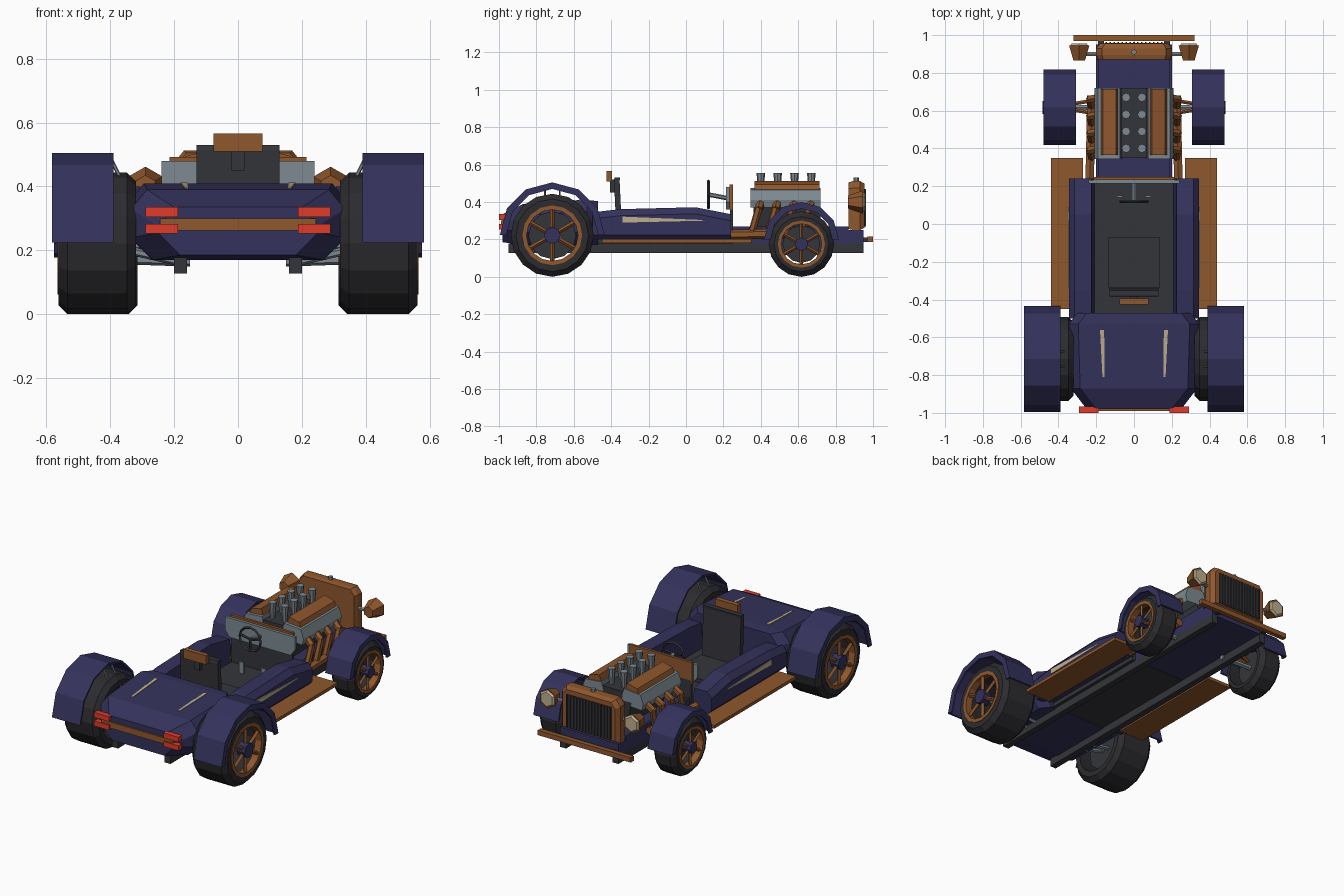
import bpy, bmesh, math
from mathutils import Vector, Matrix

cube = bpy.data.objects.get("Cube")
if cube:
    bpy.data.objects.remove(cube, do_unlink=True)


def material(name, r, g, b):
    m = bpy.data.materials.new(name)
    col = [((c / 255 + 0.055) / 1.055) ** 2.4 for c in (r, g, b)] + [1]
    m.use_nodes = True
    m.diffuse_color = col
    m.node_tree.nodes["Principled BSDF"].inputs["Base Color"].default_value = col
    return m


navy = material("navy_paint", 52, 50, 92)
copper = material("copper_brown", 143, 87, 45)
dark = material("charcoal", 52, 53, 58)
tyre = material("tyre_black", 44, 44, 48)
steel = material("steel_grey", 125, 138, 145)
red = material("lamp_red", 225, 60, 42)
cream = material("cream", 190, 175, 142)


def finish(name, bm, mat, mirror=False):
    bmesh.ops.recalc_face_normals(bm, faces=bm.faces[:])
    me = bpy.data.meshes.new(name)
    bm.to_mesh(me)
    bm.free()
    me.materials.append(mat)
    ob = bpy.data.objects.new(name, me)
    bpy.context.collection.objects.link(ob)
    if mirror:
        mod = ob.modifiers.new("mirror", "MIRROR")
        mod.use_mirror_merge = False
    return ob


def skin(name, rings, mat, mirror=False, wrap=False):
    """Join rings of points with quads, capping the ends unless wrapped."""
    bm = bmesh.new()
    vs = [[bm.verts.new(p) for p in ring] for ring in rings]
    n, m = len(vs), len(vs[0])
    for i in range(n if wrap else n - 1):
        a, b = vs[i], vs[(i + 1) % n]
        for j in range(m):
            k = (j + 1) % m
            bm.faces.new((a[j], a[k], b[k], b[j]))
    if not wrap:
        bm.faces.new(vs[0])
        bm.faces.new(vs[-1])
    return finish(name, bm, mat, mirror)


def box(name, x, y, z, mat, mirror=False):
    rings = [[(x[0], v, z[0]), (x[1], v, z[0]), (x[1], v, z[1]), (x[0], v, z[1])] for v in y]
    return skin(name, rings, mat, mirror)


def prism(name, profile, y0, y1, mat, mirror=False):
    return skin(name, [[(x, y, z) for x, z in profile] for y in (y0, y1)], mat, mirror)


def lathe(name, profile, cy, cz, n, mat, arc=None):
    """Turn an (x, radius) profile about an axle; arc limits it to half a turn."""
    rings = []
    for i in range(n + 1 if arc else n):
        a = math.pi * i / n if arc else 2 * math.pi * i / n - math.pi / 2
        rings.append([(x, cy + r * math.cos(a), cz + r * math.sin(a)) for x, r in profile])
    return skin(name, rings, mat, True, wrap=not arc)


def rod(name, p, q, r, mat, mirror=False, n=6, r2=None):
    p, q = Vector(p), Vector(q)
    bm = bmesh.new()
    rot = (q - p).to_track_quat("Z", "Y").to_matrix().to_4x4()
    bmesh.ops.create_cone(bm, cap_ends=True, segments=n, radius1=r, radius2=r if r2 is None else r2,
                          depth=(q - p).length, matrix=Matrix.Translation((p + q) / 2) @ rot)
    return finish(name, bm, mat, mirror)


# Chassis and floor
box("chassis_rail", (0.16, 0.2), (-0.95, 0.95), (0.127, 0.177), dark, True)
box("cockpit_floor", (-0.22, 0.22), (-0.48, 0.25), (0.175, 0.2), dark)
box("engine_bay_floor", (-0.2, 0.2), (0.25, 0.95), (0.177, 0.25), navy)
box("engine_bay_wall", (0.185, 0.2), (0.25, 0.87), (0.25, 0.27), navy, True)

# Tail body, chamfered and narrowing toward the end
tail = []
for y, w, z0, z1 in ((-0.98, 0.25, 0.185, 0.335), (-0.87, 0.335, 0.17, 0.39),
                     (-0.53, 0.345, 0.17, 0.41), (-0.47, 0.3, 0.17, 0.405)):
    half = [(w - 0.07, z0), (w, z0 + 0.07), (w, z1 - 0.06), (w - 0.05, z1)]
    tail.append([(x, y, z) for x, z in half] + [(-x, y, z) for x, z in reversed(half)])
skin("tail_body", tail, navy)

# Cockpit sides
pods = []
for y, z1 in ((-0.5, 0.345), (-0.35, 0.362), (0.05, 0.372), (0.24, 0.335)):
    pods.append([(x, y, z) for x, z in ((0.21, 0.2), (0.32, 0.2), (0.345, 0.225),
                                        (0.345, z1 - 0.035), (0.315, z1), (0.225, z1))])
skin("cockpit_side", pods, navy, True)
skin("side_stripe", [[(x, -0.34, 0.29), (x, -0.34, 0.322), (x, 0.09, 0.304), (x, 0.09, 0.3)]
                     for x in (0.343, 0.349)], cream, True)
skin("deck_stripe", [[(x0, y, z + d) for x0, d in ((a, 0), (b, 0), (b, 0.004), (a, 0.004))]
                     for y, z, a, b in ((-0.81, 0.392, 0.155, 0.167), (-0.56, 0.409, 0.158, 0.18))],
     cream, True)
box("running_board", (0.27, 0.44), (-0.45, 0.35), (0.182, 0.202), copper, True)

# Tail lights and bar
box("tail_bar", (-0.245, 0.245), (-0.99, -0.975), (0.262, 0.3), copper)
for z in (0.252, 0.305):
    box("tail_light", (0.188, 0.29), (-1.0, -0.965), (z, z + 0.031), red, True)

# Seat
box("seat_cushion", (-0.135, 0.135), (-0.34, -0.07), (0.2, 0.225), dark)
skin("seat_back", [[(x, y + t, z) for x, t in ((-0.13, 0), (0.13, 0), (0.13, 0.03), (-0.13, 0.03))]
                   for y, z in ((-0.37, 0.2), (-0.385, 0.515), (-0.382, 0.53))], dark)
box("headrest", (-0.077, 0.077), (-0.425, -0.395), (0.51, 0.566), copper)
box("headrest_post", (-0.02, 0.02), (-0.405, -0.38), (0.45, 0.52), dark)

# Dashboard
box("firewall", (-0.21, 0.21), (0.235, 0.25), (0.2, 0.38), dark)
skin("dashboard", [[(x, y, z) for x, z in ((-0.21, 0.36), (0.21, 0.36), (0.24, 0.4), (0.24, 0.48), (-0.24, 0.48), (-0.24, 0.4))]
                   for y in (0.215, 0.232)], steel)
box("dashboard_trim", (-0.215, 0.215), (0.233, 0.25), (0.36, 0.493), copper)

# Steering wheel
SC = Vector((0, 0.12, 0.44))
rim = []
for i in range(12):
    a = math.tau * i / 12
    out = Vector((math.cos(a), 0, math.sin(a)))
    rim.append([SC + out * r + Vector((0, d, 0)) for r, d in ((0.065, 0), (0.073, -0.008), (0.08, 0), (0.073, 0.008))])
skin("steering_rim", rim, dark, wrap=True)
for a in (0.2, math.pi - 0.2, -math.pi / 2):
    rod("steering_spoke", SC, SC + Vector((math.cos(a), 0, math.sin(a))) * 0.07, 0.008, dark)
rod("steering_column", SC, (0, 0.225, 0.42), 0.012, steel)
box("pedal", (0.06, 0.09), (0.14, 0.15), (0.2, 0.27), steel, True)

# Engine
prism("engine_block", [(-0.09, 0.23), (0.09, 0.23), (0.13, 0.4), (-0.13, 0.4)], 0.36, 0.72, dark)
prism("cylinder_head", [(0.06, 0.38), (0.2, 0.37), (0.21, 0.41), (0.19, 0.465), (0.075, 0.475)],
      0.345, 0.72, steel, True)
prism("valve_cover", [(0.083, 0.47), (0.095, 0.513), (0.165, 0.495), (0.18, 0.455)], 0.365, 0.715, copper, True)
box("intake_plenum", (-0.07, 0.07), (0.35, 0.72), (0.38, 0.455), dark)
for i in range(4):
    y = 0.4 + 0.09 * i
    rod("intake_stack", (0.042, y, 0.45), (0.042, y, 0.555), 0.014, steel, True, 8, 0.023)
    rod("exhaust_upper", (0.185, y, 0.4), (0.235, y - 0.01, 0.36), 0.022, copper, True)
    rod("exhaust_lower", (0.235, y - 0.01, 0.37), (0.225, y - 0.05, 0.23), 0.02, copper, True)
rod("exhaust_collector", (0.225, 0.68, 0.235), (0.235, 0.22, 0.225), 0.026, copper, True)

# Radiator and grille
shell = [(-0.2, 0.25), (0.2, 0.25), (0.2, 0.475), (0.17, 0.512), (-0.17, 0.512), (-0.2, 0.475)]
skin("radiator_shell", [[(x * s, y, 0.38 + (z - 0.38) * s) for x, z in shell]
                        for y, s in ((0.87, 0.95), (0.895, 1), (0.93, 1), (0.955, 0.9))], copper)
box("grille", (-0.155, 0.155), (0.94, 0.958), (0.27, 0.47), tyre)
for i in range(15):
    x = -0.147 + 0.021 * i
    box("grille_slat", (x - 0.004, x + 0.004), (0.955, 0.963), (0.27, 0.47), dark)
rod("radiator_cap", (0, 0.91, 0.505), (0, 0.91, 0.53), 0.014, steel)
box("front_bumper", (-0.32, 0.32), (0.97, 1.0), (0.187, 0.217), copper)
box("bumper_bracket", (0.16, 0.19), (0.94, 0.975), (0.185, 0.21), dark, True)

# Headlights
rod("headlight", (0.29, 0.865, 0.4), (0.29, 0.945, 0.4), 0.035, copper, True, 6, 0.062)
rod("headlight_lens", (0.29, 0.945, 0.4), (0.29, 0.956, 0.4), 0.055, cream, True, 6, 0.045)
rod("headlight_arm", (0.17, 0.9, 0.39), (0.27, 0.9, 0.39), 0.011, steel, True)


def wheel(label, cy, r, x0, x1, fx, fr, fz):
    """Tyre, open spoked rim, hub, brake and fender for one axle."""
    ri, b = r * 0.72, 0.028
    lathe(label + "_tyre", [(x0, ri), (x0, r - b), (x0 + b, r), (x1 - b, r), (x1, r - b), (x1, ri)],
          cy, r, 16, tyre)
    lathe(label + "_rim", [(x1 - 0.04, ri * 0.86), (x1 - 0.04, ri), (x1 + 0.004, ri), (x1 + 0.004, ri * 0.86)],
          cy, r, 16, copper)
    for i in range(6):
        a = math.tau * i / 6 + math.pi / 6
        d = Vector((0, math.cos(a), math.sin(a)))
        c = Vector((x1 - 0.01, cy, r))
        rod(label + "_spoke", c, c + d * ri * 0.93, r * 0.055, copper, True, 4)
    rod(label + "_hub", (x1 - 0.04, cy, r), (x1 + 0.015, cy, r), r * 0.2, navy, True, 8)
    rod(label + "_brake", (x0 + 0.05, cy, r), (x0 + 0.08, cy, r), ri * 0.8, dark, True, 12)
    rod(label + "_axle", (0.15, cy, r - 0.01), (x1 - 0.03, cy, r), 0.016, steel, True)
    f0, f1 = fx
    lathe(label + "_fender", [(f0, fr), (f1, fr), (f1, fr - 0.035), (f1 - 0.01, fr - 0.035),
                              (f1 - 0.01, fr - 0.012), (f0, fr - 0.012)], cy, fz, 6, navy, True)


wheel("rear_wheel", -0.715, 0.222, 0.32, 0.562, (0.39, 0.583), 0.28, 0.225)
wheel("front_wheel", 0.617, 0.175, 0.315, 0.47, (0.307, 0.478), 0.2, 0.2)

# Suspension arms and fender stays
for dy in (-0.04, 0.04):
    rod("rear_arm", (0.19, -0.7 + dy, 0.165), (0.41, -0.7 + dy / 2, 0.215), 0.013, steel, True)
    rod("front_arm", (0.18, 0.62 + dy, 0.24), (0.34, 0.62 + dy / 3, 0.2), 0.011, copper, True)
    rod("rear_fender_stay", (0.335, -0.715 + dy, 0.36), (0.4, -0.715 + dy, 0.49), 0.006, steel, True)
